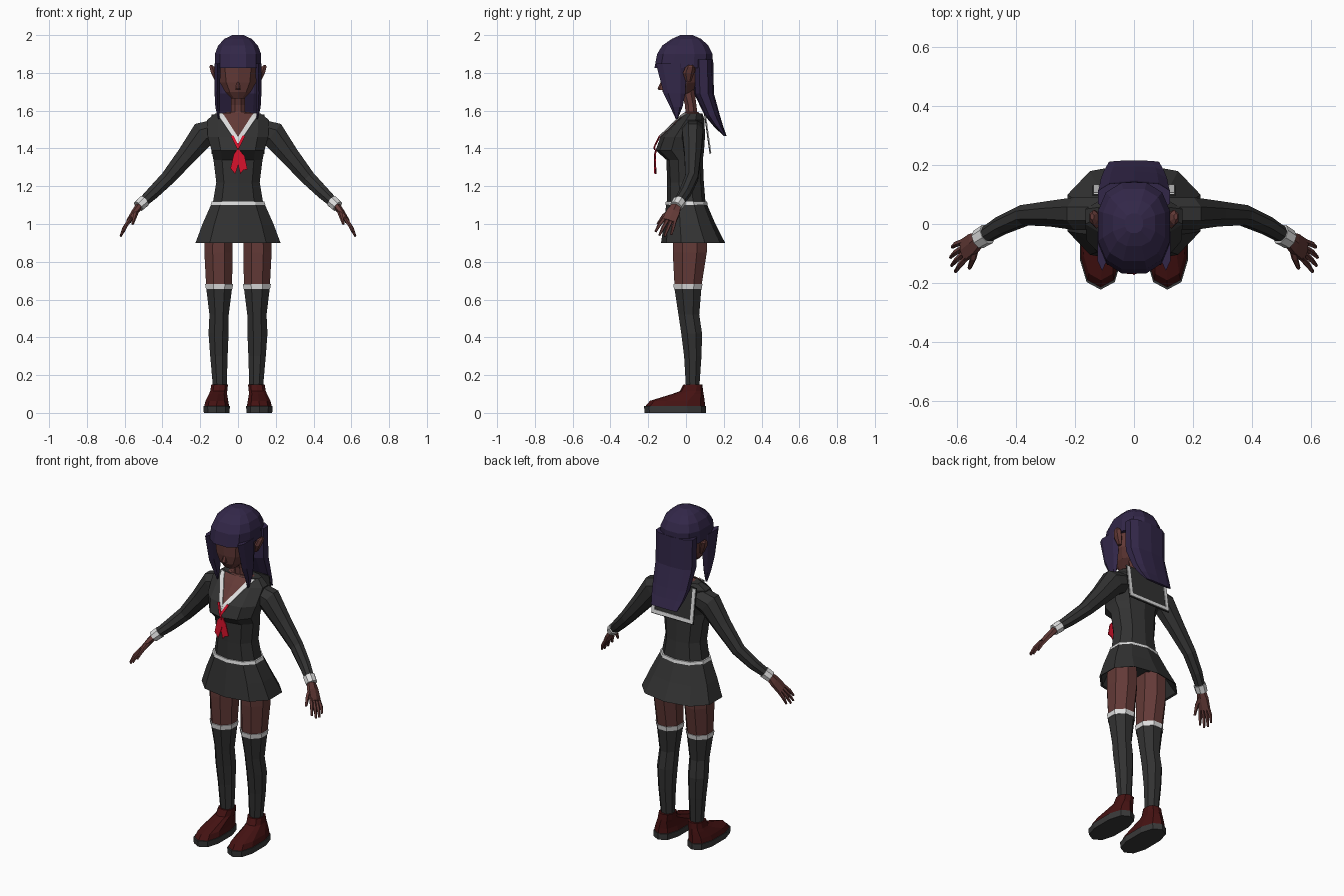
import bpy, bmesh, math
from mathutils import Vector
from mathutils.bvhtree import BVHTree

if "Cube" in bpy.data.objects:
    bpy.data.objects.remove(bpy.data.objects["Cube"])


def material(name, r, g, b):
    m = bpy.data.materials.new(name)
    m.diffuse_color = (r, g, b, 1)
    m.use_nodes = True
    m.node_tree.nodes["Principled BSDF"].inputs["Base Color"].default_value = m.diffuse_color
    return m


CLOTH = material("dark cloth", .032, .032, .032)
SKIN = material("brown skin", .125, .042, .038)
HAIR = material("purple hair", .032, .020, .065)
WHITE = material("white trim", .72, .72, .72)
RED = material("red scarf", .68, .006, .025)
SHOE = material("dark red leather", .060, .006, .006)
SOLE = material("grey sole", .04, .04, .04)


def finish(name, bm, mats, mirror=False, thick=0):
    """Turn a bmesh into a flat shaded object."""
    bmesh.ops.recalc_face_normals(bm, faces=bm.faces)
    me = bpy.data.meshes.new(name)
    bm.to_mesh(me)
    bm.free()
    me.materials.append(mats)
    ob = bpy.data.objects.new(name, me)
    bpy.context.collection.objects.link(ob)
    if thick:
        s = ob.modifiers.new("thickness", 'SOLIDIFY')
        s.thickness, s.offset = thick, 0
    if mirror:
        ob.modifiers.new("mirror", 'MIRROR').use_clip = False
    return ob


def skin_rings(rings, caps=True):
    """Join loops of points with quads."""
    bm = bmesh.new()
    loops = [[bm.verts.new(p) for p in ring] for ring in rings]
    n = len(loops[0])
    for a, b in zip(loops, loops[1:]):
        for i in range(n):
            j = (i + 1) % n
            bm.faces.new((a[i], a[j], b[j], b[i]))
    if caps:
        bm.faces.new(loops[0][::-1])
        bm.faces.new(loops[-1])
    return bm


def loft(name, mat, rings, n=8, p=1.0, mirror=False, caps=True):
    """Stack horizontal rings given as (z, centre x, half width, front y, back y)."""
    k = math.cos(math.pi / n) ** p
    sp = lambda v: math.copysign(abs(v) ** p, v) / k
    ang = [(i + .5) * math.tau / n for i in range(n)]
    pts = [[(cx + rx * sp(math.cos(a)), (yf + yb) / 2 + (yb - yf) / 2 * sp(math.sin(a)), z)
            for a in ang] for z, cx, rx, yf, yb in rings]
    return finish(name, skin_rings(pts, caps), mat, mirror)


def tube(name, mat, path, n=8, axis=(0, 1, 0)):
    """Sweep along (x, y, z, half width along axis, half thickness); mirrored."""
    pts = [Vector(q[:3]) for q in path]
    rings = []
    for i, q in enumerate(path):
        d = (pts[min(i + 1, len(pts) - 1)] - pts[max(i - 1, 0)]).normalized()
        w = Vector(axis)
        w = (w - d * w.dot(d)).normalized()
        t = d.cross(w)
        angs = [(k + .5) * math.tau / n for k in range(n)]
        rings.append([pts[i] + w * q[3] * math.cos(a) + t * q[4] * math.sin(a) for a in angs])
    return finish(name, skin_rings(rings), mat, True)


def plate(name, mat, pts, mirror=False, thick=.006):
    bm = bmesh.new()
    bm.faces.new([bm.verts.new(q) for q in pts])
    return finish(name, bm, mat, mirror, thick)


# Blouse body, waist band and skirt
torso = loft("blouse", CLOTH, [
    (1.10, 0, .135, -.095, .10), (1.22, 0, .115, -.095, .09), (1.34, 0, .130, -.10, .085),
    (1.39, 0, .140, -.155, .09), (1.46, 0, .160, -.13, .095), (1.55, 0, .165, -.045, .095),
    (1.585, 0, .12, -.005, .085)], n=10, p=.9)
loft("waist_band", WHITE, [(1.10, 0, .145, -.105, .11), (1.118, 0, .140, -.102, .107)], n=10, p=.9)
loft("skirt", CLOTH, [
    (1.108, 0, .14, -.10, .105), (1.0, 0, .188, -.112, .15), (.90, 0, .225, -.125, .20),
    (.905, 0, .215, -.115, .19), (.99, 0, .17, -.10, .14)], n=10, p=.85)

# Neckline draped on the blouse: skin patch, white edging and scarf bands
tree = BVHTree.FromPolygons([v.co for v in torso.data.vertices],
                            [q.vertices[:] for q in torso.data.polygons])


def drape(name, mat, a0, a1, b0, b1, lift, steps=8, across=3):
    """Lay the strip between lines a0-a1 and b0-b1 (x, z) on the blouse front."""
    bm = bmesh.new()
    rows = []
    for i in range(steps + 1):
        t = i / steps
        a, b = Vector(a0).lerp(Vector(a1), t), Vector(b0).lerp(Vector(b1), t)
        row = []
        for j in range(across + 1):
            x, z = a.lerp(b, j / across)
            hit = tree.ray_cast(Vector((x, -1, z)), Vector((0, 1, 0)))[0]
            if hit is None:
                hit = tree.find_nearest(Vector((x, 0, z)))[0]
            row.append(bm.verts.new(hit + Vector((0, -lift, lift * .6))))
        rows.append(row)
    for r, s in zip(rows, rows[1:]):
        for j in range(across):
            bm.faces.new((r[j], r[j + 1], s[j + 1], s[j]))
    bmesh.ops.remove_doubles(bm, verts=bm.verts, dist=.0005)
    finish(name, bm, mat, True, .005)


drape("neckline_skin", SKIN, (0, 1.583), (0, 1.44), (.09, 1.583), (0, 1.44), .004)
drape("collar_edging", WHITE, (.082, 1.582), (0, 1.455), (.112, 1.58), (0, 1.415), .008)
drape("scarf_band", RED, (.025, 1.462), (0, 1.415), (.038, 1.458), (0, 1.385), .012, 4)
loft("neck_base", SKIN, [(1.58, 0, .095, -.008, .075), (1.592, 0, .06, -.005, .065)], n=10)

# Scarf tails
plate("scarf_tail_long", RED, [(0, -.155, 1.40), (-.012, -.162, 1.37), (.012, -.160, 1.265),
                               (.028, -.162, 1.285), (.05, -.160, 1.29), (.035, -.164, 1.36)])
plate("scarf_tail_short", RED, [(0, -.158, 1.40), (-.022, -.166, 1.37), (-.04, -.163, 1.295),
                                (-.015, -.165, 1.265), (.008, -.166, 1.33)])

# Square collar on the back with its white border
cy = lambda z, lift=0: .128 - (z - 1.37) * .14 + lift
quad = lambda x0, x1, z0, z1, lift: [(x, cy(z, lift), z) for x, z in
                                     ((x0, z0), (x1, z0), (x1, z1), (x0, z1))]
plate("back_collar", CLOTH, quad(0, .14, 1.37, 1.58, 0), True)
plate("back_collar_side_trim", WHITE, quad(.118, .138, 1.376, 1.575, .004), True)
plate("back_collar_bottom_trim", WHITE, quad(0, .118, 1.376, 1.396, .004), True)

# Sleeves, cuffs and hands
tube("sleeve", CLOTH, [
    (.09, .035, 1.505, .06, .06), (.185, .035, 1.475, .06, .075), (.27, .035, 1.365, .047, .056),
    (.37, .030, 1.245, .037, .042), (.45, -.005, 1.165, .033, .036), (.515, -.045, 1.105, .027, .027)])
tube("cuff", WHITE, [(.497, -.034, 1.121, .036, .034), (.527, -.052, 1.093, .034, .032)])
tube("palm", SKIN, [(.515, -.045, 1.105, .024, .02), (.545, -.066, 1.065, .040, .018),
                    (.578, -.09, 1.015, .043, .014)], n=6)
d = Vector((.05, -.038, -.075)).normalized()
w = (Vector((0, 1, 0)) - d * d.y).normalized()
for k, length in enumerate((.095, .108, .103, .08)):
    s = k - 1.5
    a = Vector((.572, -.086, 1.024)) + w * s * -.019 * -1
    b = a + d * length * .55 + w * s * .006
    c = a + d * length + w * s * .009 + Vector((-.006, 0, -.006))
    tube(f"finger_{k + 1}", SKIN, [(*a, .011, .011), (*b, .010, .010), (*c, .006, .006)], n=5)
tube("thumb", SKIN, [(.535, -.065, 1.075, .016, .014), (.545, -.115, 1.045, .013, .012),
                     (.558, -.15, 1.0, .007, .007)], n=5, axis=(0, 0, 1))

# Legs, stockings and shoes
loft("thigh", SKIN, [(.985, .103, .072, -.07, .11), (.85, .103, .075, -.07, .11),
                     (.66, .100, .068, -.06, .08)], mirror=True)
loft("stocking_top", WHITE, [(.655, .1, .070, -.064, .083), (.682, .1, .074, -.067, .087)], mirror=True)
loft("stocking", CLOTH, [
    (.665, .100, .069, -.062, .082), (.52, .100, .051, -.04, .070), (.42, .103, .053, -.025, .085),
    (.30, .101, .046, -.01, .082), (.13, .096, .036, .0, .070)], mirror=True)
loft("shoe_sole", SOLE, [(0, .113, .068, -.212, .10), (.036, .113, .070, -.216, .10)],
     n=10, p=.8, mirror=True)
loft("shoe_upper", SHOE, [
    (.036, .113, .066, -.208, .095), (.064, .112, .060, -.185, .093), (.10, .106, .048, -.07, .09),
    (.115, .102, .045, -.03, .088), (.15, .097, .044, -.012, .085)], n=10, p=.8, mirror=True)

# Head, neck, nose and ears
loft("neck", SKIN, [(1.57, 0, .04, -.002, .062), (1.63, 0, .036, -.005, .055), (1.71, 0, .036, -.03, .045)])
loft("head", SKIN, [
    (1.665, 0, .034, -.098, -.035), (1.70, 0, .068, -.12, .03), (1.75, 0, .096, -.129, .075),
    (1.83, 0, .108, -.135, .10), (1.92, 0, .09, -.11, .09)], n=10, p=.9)
loft("nose", SKIN, [(1.71, 0, .013, -.142, -.11), (1.718, 0, .012, -.148, -.11),
                    (1.755, 0, .006, -.131, -.11)], n=6)
loft("ear", SKIN, [(1.755, .113, .008, .0, .025), (1.80, .127, .016, -.012, .04),
                   (1.83, .137, .014, .0, .045), (1.842, .142, .006, .015, .035)], n=6, mirror=True)

# Hair: cap with straight fringe, side locks and long back
loft("hair_cap", HAIR, [
    (1.826, 0, .122, -.167, .14), (1.90, 0, .122, -.153, .14), (1.945, 0, .105, -.125, .118),
    (1.98, 0, .072, -.075, .08), (2.0, 0, .03, -.03, .035)], n=12, p=.8)
loft("side_lock", HAIR, [
    (1.85, .108, .016, -.15, -.005), (1.69, .110, .014, -.112, -.01), (1.62, .108, .012, -.08, -.022),
    (1.555, .102, .004, -.053, -.045)], n=6, p=.8, mirror=True)
loft("back_hair", HAIR, [
    (1.87, 0, .122, .04, .142), (1.69, 0, .120, .045, .146), (1.575, 0, .112, .10, .178),
    (1.52, 0, .102, .145, .195), (1.465, 0, .085, .20, .215)], n=10, p=.75)
